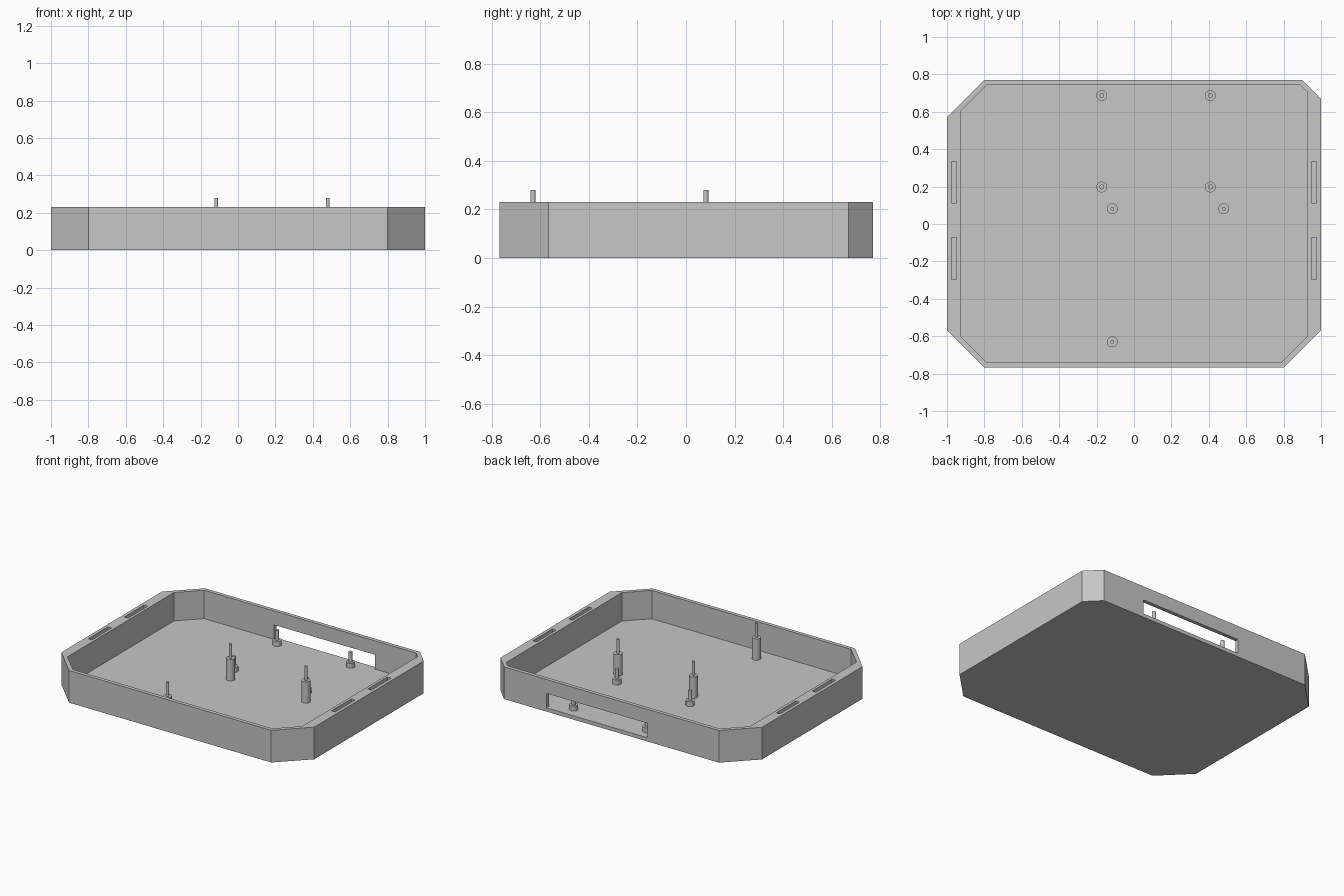
import bpy
import bmesh

cube = bpy.data.objects.get("Cube")
if cube:
    bpy.data.objects.remove(cube, do_unlink=True)

HEIGHT = 0.23
FLOOR = 0.027

# Single grey material
grey = bpy.data.materials.new("plain grey")
grey.use_nodes = True
grey.diffuse_color = (0.57, 0.57, 0.57, 1)
grey.node_tree.nodes["Principled BSDF"].inputs["Base Color"].default_value = (0.57, 0.57, 0.57, 1)


def add_object(name, bm):
    bmesh.ops.recalc_face_normals(bm, faces=bm.faces)
    mesh = bpy.data.meshes.new(name)
    bm.to_mesh(mesh)
    bm.free()
    mesh.materials.append(grey)
    obj = bpy.data.objects.new(name, mesh)
    bpy.context.collection.objects.link(obj)
    return obj


def prism(name, outline, z0, z1):
    bm = bmesh.new()
    base = bm.faces.new([bm.verts.new((x, y, z0)) for x, y in outline])
    top = bmesh.ops.extrude_face_region(bm, geom=[base])["geom"]
    verts = [v for v in top if isinstance(v, bmesh.types.BMVert)]
    bmesh.ops.translate(bm, verts=verts, vec=(0, 0, z1 - z0))
    return add_object(name, bm)


def box(name, x0, x1, y0, y1, z0, z1):
    return prism(name, [(x0, y0), (x1, y0), (x1, y1), (x0, y1)], z0, z1)


def clipped_rectangle(hx, y0, y1, cut, small_cut):
    """Rectangle with three equal clipped corners and a smaller clip at back left."""
    return [(-hx + cut, y0), (hx - cut, y0), (hx, y0 + cut), (hx, y1 - small_cut),
            (hx - small_cut, y1), (-hx + cut, y1), (-hx, y1 - cut), (-hx, y0 + cut)]


def carve(target, cutter):
    cutter.hide_render = True
    mod = target.modifiers.new("carve", "BOOLEAN")
    mod.operation = "DIFFERENCE"
    mod.solver = "EXACT"
    mod.object = cutter
    bpy.context.view_layer.objects.active = target
    bpy.ops.object.modifier_apply(modifier=mod.name)
    bpy.data.objects.remove(cutter, do_unlink=True)


# Open tray with clipped corners
tray = prism("tray", clipped_rectangle(1.0, -0.767, 0.77, 0.2, 0.1), 0, HEIGHT)
carve(tray, prism("cavity_cutter", clipped_rectangle(0.928, -0.74, 0.743, 0.14, 0.039),
                  FLOOR, HEIGHT + 0.1))

# Long opening in the back wall, level with the floor
carve(tray, box("window_cutter", -0.235, 0.565, 0.7, 0.85, FLOOR, 0.13))

# Slots in the rims of the side walls
for side in (-1, 1):
    for y0, y1 in ((-0.297, -0.073), (0.112, 0.334)):
        xa, xb = sorted((side * 0.948, side * 0.977))
        carve(tray, box("slot_cutter", xa, xb, y0, y1, 0.13, HEIGHT + 0.1))


def standoff(name, x, y, shoulder, tip, pin_radius):
    """Stepped round post: a wide column carrying a thin pin."""
    bm = bmesh.new()
    # Lathe half-profile, sunk slightly into the floor
    profile = [(0, FLOOR - 0.005), (0.029, FLOOR - 0.005), (0.029, shoulder),
               (pin_radius, shoulder), (pin_radius, tip), (0, tip)]
    verts = [bm.verts.new((r, 0, z)) for r, z in profile]
    edges = [bm.edges.new(pair) for pair in zip(verts, verts[1:])]
    bmesh.ops.spin(bm, geom=verts + edges, cent=(0, 0, 0), axis=(0, 0, 1),
                   angle=6.283185307, steps=32)
    bmesh.ops.remove_doubles(bm, verts=bm.verts, dist=0.0001)
    post = add_object(name, bm)
    post.location = (x, y, 0)
    bpy.ops.object.select_all(action="DESELECT")
    post.select_set(True)
    bpy.context.view_layer.objects.active = post
    bpy.ops.object.shade_smooth_by_angle()


# Four short posts near the back opening
for row, y in (("back", 0.687), ("front", 0.198)):
    for side, x in (("right", -0.172), ("left", 0.408)):
        standoff(f"short_post_{row}_{side}", x, y, 0.062, 0.133, 0.013)

# Three tall posts
for place, x, y in (("right", -0.116, 0.082), ("left", 0.48, 0.082), ("front", -0.116, -0.63)):
    standoff(f"tall_post_{place}", x, y, 0.18, 0.28, 0.01)
